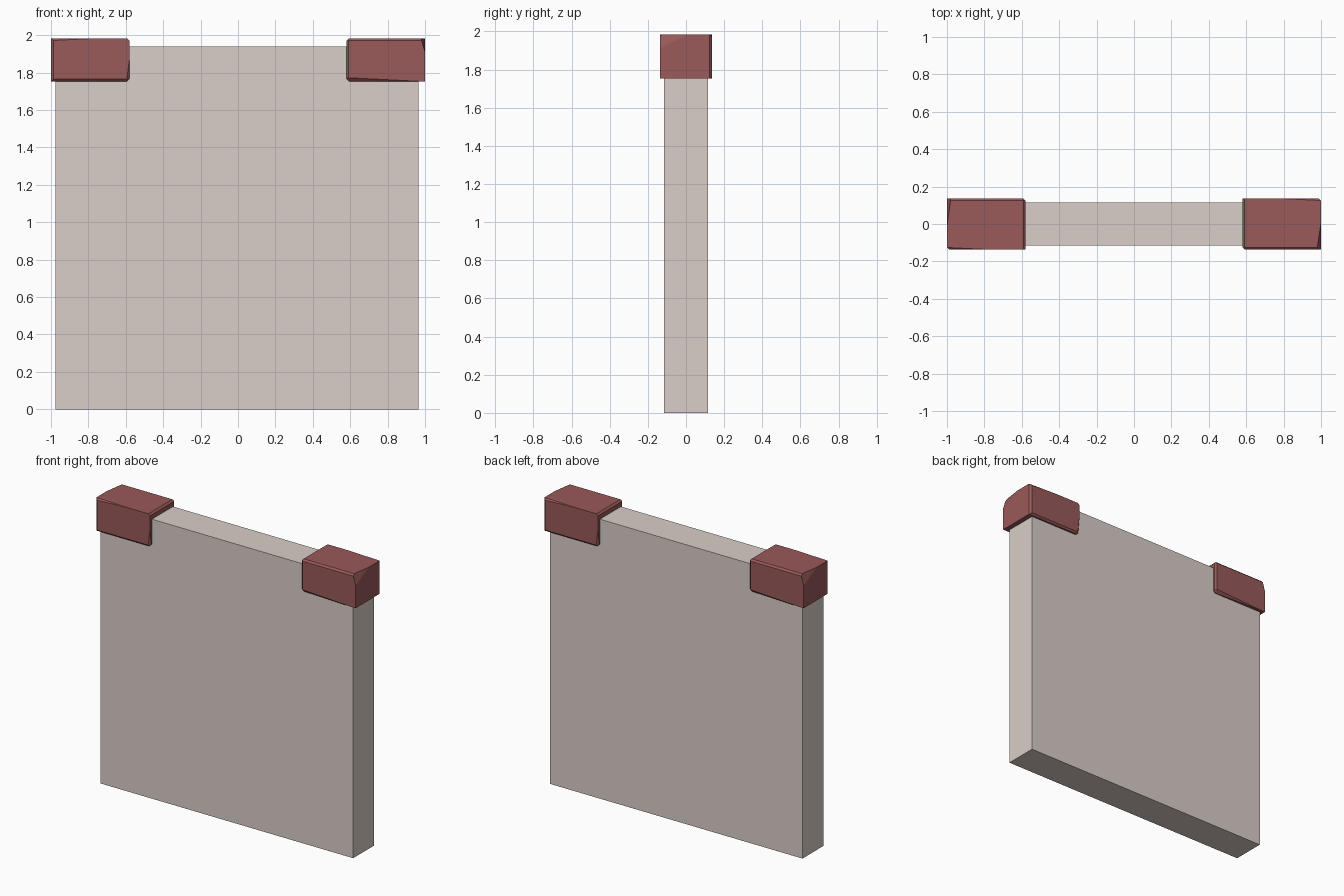
import bpy, bmesh, math
from mathutils import Vector, Matrix

if "Cube" in bpy.data.objects:
    bpy.data.objects.remove(bpy.data.objects["Cube"])


def material(name, rgb):
    m = bpy.data.materials.new(name)
    m.diffuse_color = (*rgb, 1)
    m.use_nodes = True
    m.node_tree.nodes["Principled BSDF"].inputs["Base Color"].default_value = m.diffuse_color
    return m


PLASTER = material("plaster", (0.70, 0.62, 0.58))
BRICK = material("red_brick", (0.32, 0.10, 0.10))


def finish(bm, name, mat):
    bmesh.ops.recalc_face_normals(bm, faces=bm.faces)
    me = bpy.data.meshes.new(name)
    bm.to_mesh(me)
    bm.free()
    me.materials.append(mat)
    ob = bpy.data.objects.new(name, me)
    bpy.context.collection.objects.link(ob)
    return ob


def box(centre, size):
    bm = bmesh.new()
    bmesh.ops.create_cube(bm, size=1, matrix=Matrix.Translation(centre) @ Matrix.Diagonal((*size, 1)))
    return bm


# Wall slab
finish(box((-0.005, 0, 0.97), (1.94, 0.23, 1.94)), "wall_slab", PLASTER)

# Chipped corner brick: a box with uneven chamfers sliced off (normal, depth)
HALF = Vector((0.21, 0.1375, 0.115))
CUTS = [
    ((1, -1, -0.13), 0.016), ((-0.05, -1, 1), 0.012),
    ((0, -1, -1), 0.012), ((-1, -1, 0), 0.014),
    ((-1, 0.15, 0.3), 0.022), ((1, 0, 1), 0.012),
    ((1, 1, 0), 0.012), ((0, 1, 1), 0.012),
    ((0.05, 1, -1), 0.02), ((-1, 1, 1), 0.02),
    ((1, 1, -1), 0.03), ((1, 0, -1), 0.014),
]


def brick(name, turn):
    bm = box((0, 0, 0), HALF * 2)
    for n, depth in CUTS:
        n = Vector(n)
        corner = sum(abs(a) * h for a, h in zip(n, HALF))
        p = n * ((corner - depth) / n.length_squared)
        r = bmesh.ops.bisect_plane(bm, geom=bm.verts[:] + bm.edges[:] + bm.faces[:],
                                   plane_co=p, plane_no=n, clear_outer=True)
        edges = [e for e in r["geom_cut"] if isinstance(e, bmesh.types.BMEdge)]
        if edges:
            bmesh.ops.contextual_create(bm, geom=edges)
    bm.transform(Matrix.Rotation(turn, 4, 'Z') @ Matrix.Translation((-0.79, 0, 1.868)))
    finish(bm, name, BRICK)


brick("left_corner_brick", 0)
brick("right_corner_brick", math.pi)


# Hairline cracks: thin tapering slivers showing on both wall faces
def crack(name, points, width):
    bm = bmesh.new()
    pts = [Vector((x, 0, z)) for x, z in points]
    last = len(pts) - 1
    for side in (-1, 1):
        off = Vector((0, side * 0.1155, 0))
        rows = []
        for i, p in enumerate(pts):
            d = (pts[min(i + 1, last)] - pts[max(i - 1, 0)]).normalized()
            w = Vector((d.z, 0, -d.x)) * width * (1 - 0.8 * i / last) / 2
            rows.append((bm.verts.new(p + off + w), bm.verts.new(p + off - w)))
        for (a, b), (c, d) in zip(rows, rows[1:]):
            bm.faces.new((a, b, d, c) if side < 0 else (a, c, d, b))
    me_name = name
    me = bpy.data.meshes.new(me_name)
    bm.to_mesh(me)
    bm.free()
    me.materials.append(PLASTER)
    bpy.context.collection.objects.link(bpy.data.objects.new(name, me))


crack("left_crack", [(-0.62, 1.77), (-0.48, 1.54), (-0.52, 1.42), (-0.63, 1.09)], 0.005)
crack("left_crack_branch", [(-0.48, 1.54), (-0.38, 1.49), (-0.29, 1.45)], 0.003)
crack("right_crack", [(0.61, 1.77), (0.31, 1.44), (0.34, 1.31), (0.415, 0.9)], 0.004)
